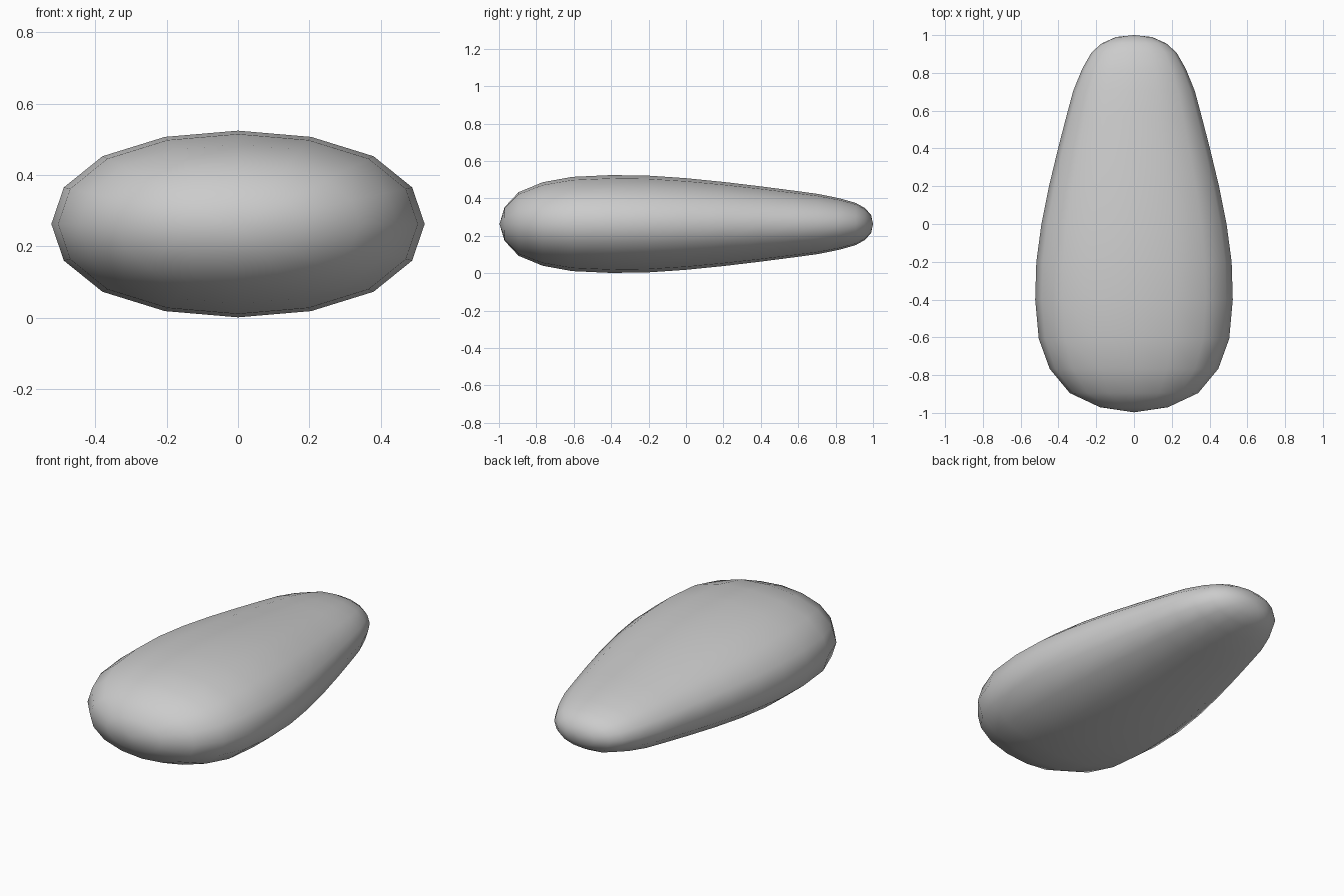
import bpy, bmesh

if "Cube" in bpy.data.objects:
    bpy.data.objects.remove(bpy.data.objects["Cube"])

# Half-width along the length: (y, half width), from blunt front to narrow back
profile = [(-0.97, 0.18), (-0.895, 0.34), (-0.767, 0.446), (-0.608, 0.504),
           (-0.40, 0.523), (-0.20, 0.517), (0.0, 0.49), (0.2, 0.45),
           (0.4, 0.402), (0.57, 0.358), (0.704, 0.322), (0.82, 0.275),
           (0.908, 0.225), (0.957, 0.17), (0.99, 0.095)]
FLATTEN, MID_Z = 0.5, 0.263

# Sixteen-sided, slightly squared unit section
quarter = [(1, 0), (0.933, 0.392), (0.726, 0.726), (0.392, 0.933)]
section = []
for turn in range(4):
    section += quarter
    quarter = [(-b, a) for a, b in quarter]

bm = bmesh.new()
rings = [[bm.verts.new((r * a, y, MID_Z + r * FLATTEN * b)) for a, b in section]
         for y, r in profile]
n = len(section)

# Skin between neighbouring rings
for r0, r1 in zip(rings, rings[1:]):
    for i in range(n):
        j = (i + 1) % n
        bm.faces.new((r0[i], r0[j], r1[j], r1[i]))

# Rounded tips
for y, ring in ((-0.997, rings[0]), (1.0, rings[-1])):
    tip = bm.verts.new((0, y, MID_Z))
    for i in range(n):
        bm.faces.new((ring[i], ring[(i + 1) % n], tip))

bmesh.ops.recalc_face_normals(bm, faces=bm.faces)
for f in bm.faces:
    f.smooth = True
mesh = bpy.data.meshes.new("pebble_body")
bm.to_mesh(mesh)
bm.free()
bpy.context.collection.objects.link(bpy.data.objects.new("pebble_body", mesh))
